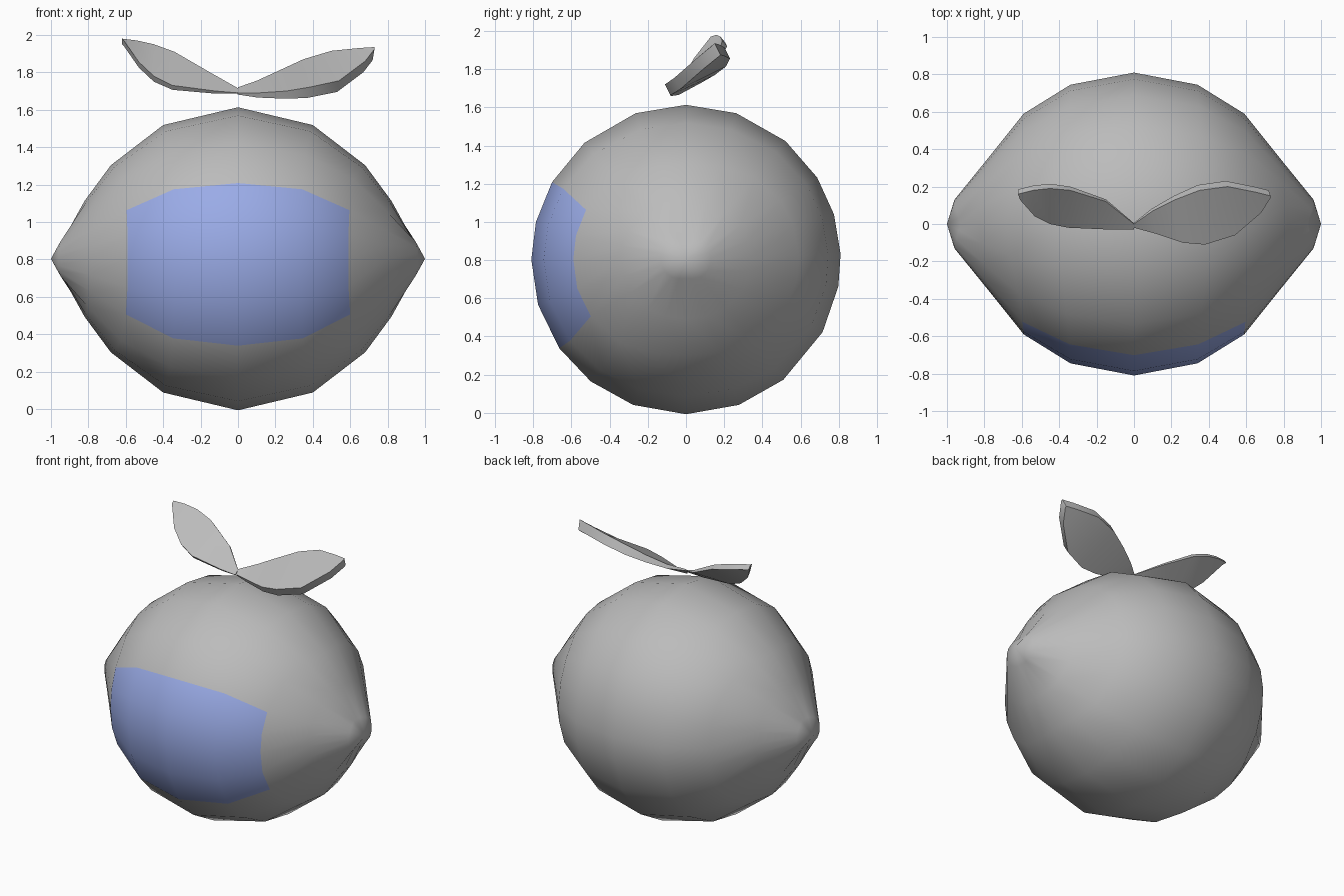
import bpy
import bmesh
from math import radians, sin, cos
from mathutils import Vector

default_cube = bpy.data.objects.get("Cube")
if default_cube:
    bpy.data.objects.remove(default_cube, do_unlink=True)


def make_material(name, colour):
    material = bpy.data.materials.new(name)
    material.use_nodes = True
    material.diffuse_color = colour
    material.node_tree.nodes["Principled BSDF"].inputs["Base Color"].default_value = colour
    return material


def finish(bm, name, materials, smooth_angle):
    bmesh.ops.recalc_face_normals(bm, faces=bm.faces)
    mesh = bpy.data.meshes.new(name)
    bm.to_mesh(mesh)
    bm.free()
    for material in materials:
        mesh.materials.append(material)
    obj = bpy.data.objects.new(name, mesh)
    bpy.context.collection.objects.link(obj)
    bpy.ops.object.select_all(action="DESELECT")
    obj.select_set(True)
    bpy.context.view_layer.objects.active = obj
    bpy.ops.object.shade_smooth_by_angle(angle=radians(smooth_angle))
    return obj


grey = make_material("soft grey", (0.5, 0.5, 0.5, 1))
blue = make_material("periwinkle blue", (0.34, 0.43, 0.84, 1))

# Fruit: angles run from the front, over the top, round the back
CENTRE = 0.803
ANGLES = [-35, -17, 0, 14, 30, 49, 71, 90, 109, 130,
          148, 163, 178, 190, 208, 231, 250, 270, 290, 308]
# Half profile from the middle to the tip: along, radius, stretch at top and bottom
HALF = [(0, 0.81, 0), (0.34, 0.745, 0.06), (0.59, 0.59, 0.09),
        (0.79, 0.34, 0.03), (0.96, 0.13, -0.03)]
PROFILE = [(-x, r, -s) for x, r, s in reversed(HALF[1:])] + HALF


def fruit_point(along, radius, stretch, degrees):
    # The stretched ends keep to the same outline, so they narrow as they lengthen
    lift = sin(radians(degrees)) ** 4
    radius -= abs(stretch) * lift * (1 if abs(along) > 0.5 else 0.5)
    if abs(along) > 0.5 and abs(degrees) < 40:
        degrees *= 0.88
    a = radians(degrees)
    return (along + stretch * lift, -radius * cos(a), CENTRE + radius * sin(a))


bm = bmesh.new()
rings = [[bm.verts.new(fruit_point(*p, a)) for a in ANGLES] for p in PROFILE]
count = len(ANGLES)
for i, (ring, following) in enumerate(zip(rings, rings[1:])):
    for j in range(count):
        k = (j + 1) % count
        face = bm.faces.new((ring[j], ring[k], following[k], following[j]))
        # Blue panel across the middle of the front
        face.material_index = 1 if 2 <= i <= 5 and j < 4 else 0
for ring, x in ((rings[0], -1), (rings[-1], 1)):
    tip = bm.verts.new((x, 0, CENTRE))
    for j in range(count):
        bm.faces.new((ring[j], ring[(j + 1) % count], tip))
finish(bm, "fruit_body", [grey, blue], 60)


def make_leaf(name, front_edge, back_edge, thickness):
    # Slab spanning two matching edges, thinning towards the stalk
    bm = bmesh.new()
    loops = []
    last = len(front_edge) - 1
    for i, (front, back) in enumerate(zip(front_edge, back_edge)):
        drop = Vector(thickness) * min(1, 0.15 + 1.6 * i / last)
        f, b = Vector(front), Vector(back)
        loops.append([bm.verts.new(p) for p in (f, b, b + drop, f + drop)])
    for one, two in zip(loops, loops[1:]):
        for j in range(4):
            k = (j + 1) % 4
            bm.faces.new((one[j], one[k], two[k], two[j]))
    bm.faces.new(loops[0])
    bm.faces.new(loops[-1])
    return finish(bm, name, [grey], 40)


make_leaf("left_leaf",
          [(0.0, -0.02, 1.69), (0.11, -0.05, 1.69), (0.26, -0.1, 1.7), (0.38, -0.11, 1.72),
           (0.54, -0.06, 1.755), (0.68, 0.06, 1.86), (0.73, 0.14, 1.925)],
          [(0.0, 0.0, 1.72), (0.1, 0.07, 1.755), (0.22, 0.13, 1.81), (0.35, 0.18, 1.87),
           (0.5, 0.2, 1.915), (0.65, 0.17, 1.93), (0.73, 0.15, 1.935)],
          (-0.01, 0.03, -0.06))
make_leaf("right_leaf",
          [(0.0, -0.03, 1.69), (-0.12, -0.03, 1.7), (-0.35, -0.02, 1.73),
           (-0.45, 0.0, 1.78), (-0.53, 0.04, 1.855), (-0.61, 0.13, 1.97)],
          [(0.0, 0.0, 1.715), (-0.15, 0.12, 1.8), (-0.34, 0.18, 1.91),
           (-0.45, 0.19, 1.95), (-0.54, 0.18, 1.97), (-0.62, 0.16, 1.98)],
          (0.0, 0.025, -0.03))
